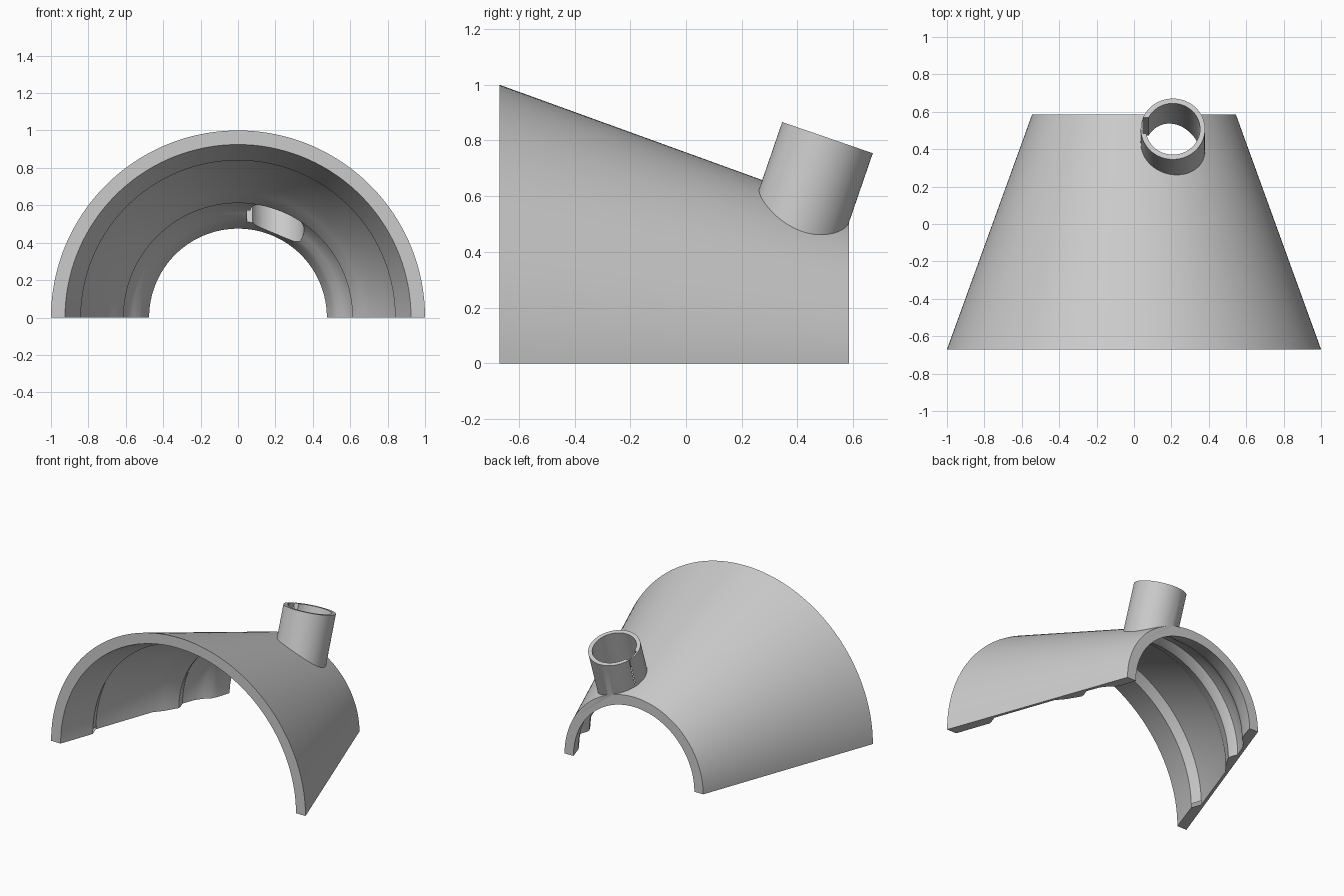
import bpy, bmesh, math
from mathutils import Matrix, Vector

if "Cube" in bpy.data.objects:
    bpy.data.objects.remove(bpy.data.objects["Cube"], do_unlink=True)

grey = bpy.data.materials.new("light_grey")
grey.use_nodes = True
grey.diffuse_color = (0.6, 0.6, 0.6, 1)
grey.node_tree.nodes["Principled BSDF"].inputs["Base Color"].default_value = (0.6, 0.6, 0.6, 1)


def finish(name, bm):
    bmesh.ops.recalc_face_normals(bm, faces=bm.faces)
    mesh = bpy.data.meshes.new(name)
    bm.to_mesh(mesh)
    bm.free()
    mesh.materials.append(grey)
    obj = bpy.data.objects.new(name, mesh)
    bpy.context.collection.objects.link(obj)
    return obj


def loft(name, profile, half):
    """Solid of (y, radius) rings around the y axis, half or full turn."""
    count = 97 if half else 192
    step = math.pi / 96
    bm = bmesh.new()
    rings = [[bm.verts.new((r * math.cos(i * step), y, r * math.sin(i * step)))
              for i in range(count)] for y, r in profile]
    for a, b in zip(rings, rings[1:]):
        for i in range(count):
            j = (i + 1) % count
            bm.faces.new((a[i], a[j], b[j], b[i]))
    bm.faces.new(rings[0])
    bm.faces.new(rings[-1])
    return finish(name, bm)


# Spout frame: leans back, square to the top line of the cone
lean = math.radians(-19)
frame = Matrix.Translation((0.208, 0.508, 0.81)) @ Matrix.Rotation(lean, 4, "X")


def cylinder(name, radius, top, bottom):
    bm = bmesh.new()
    place = frame @ Matrix.Translation((0, 0, (top + bottom) / 2))
    bmesh.ops.create_cone(bm, cap_ends=True, segments=64, radius1=radius,
                          radius2=radius, depth=top - bottom, matrix=place)
    return finish(name, bm)


def box(name, centre, size):
    bm = bmesh.new()
    place = frame @ Matrix.Translation(centre) @ Matrix.Diagonal((*size, 1))
    bmesh.ops.create_cube(bm, size=1, matrix=place)
    return finish(name, bm)


def combine(target, tool, operation):
    mod = target.modifiers.new(operation.lower(), "BOOLEAN")
    mod.operation = operation
    mod.solver = "EXACT"
    mod.object = tool
    bpy.context.view_layer.objects.active = target
    bpy.ops.object.modifier_apply(modifier=mod.name)
    bpy.data.objects.remove(tool, do_unlink=True)


# Outer half cone with the spout joined on
shell = loft("half_cone_shell_with_spout", [(-0.67, 1.0), (0.585, 0.545)], True)
combine(shell, cylinder("spout", 0.172, 0, -0.48), "UNION")

# Hollow inside with two shallow grooves between the ribs
inside = [(-0.8, 0.972), (-0.67, 0.925), (-0.43, 0.84), (-0.36, 0.865),
          (0.06, 0.715), (0.12, 0.665), (0.21, 0.612), (0.235, 0.615), (0.28, 0.632),
          (0.37, 0.598), (0.42, 0.56), (0.45, 0.525), (0.49, 0.505), (0.7, 0.439)]
combine(shell, loft("hollow", inside, False), "DIFFERENCE")

# Spout bore and the locking slot on its side
combine(shell, cylinder("bore", 0.145, 0.1, -0.5), "DIFFERENCE")
combine(shell, box("slot", (-0.135, 0.02, -0.2), (0.05, 0.09, 0.6)), "DIFFERENCE")

bpy.ops.object.select_all(action="DESELECT")
shell.select_set(True)
bpy.context.view_layer.objects.active = shell
bpy.ops.object.shade_smooth_by_angle(angle=math.radians(25))
